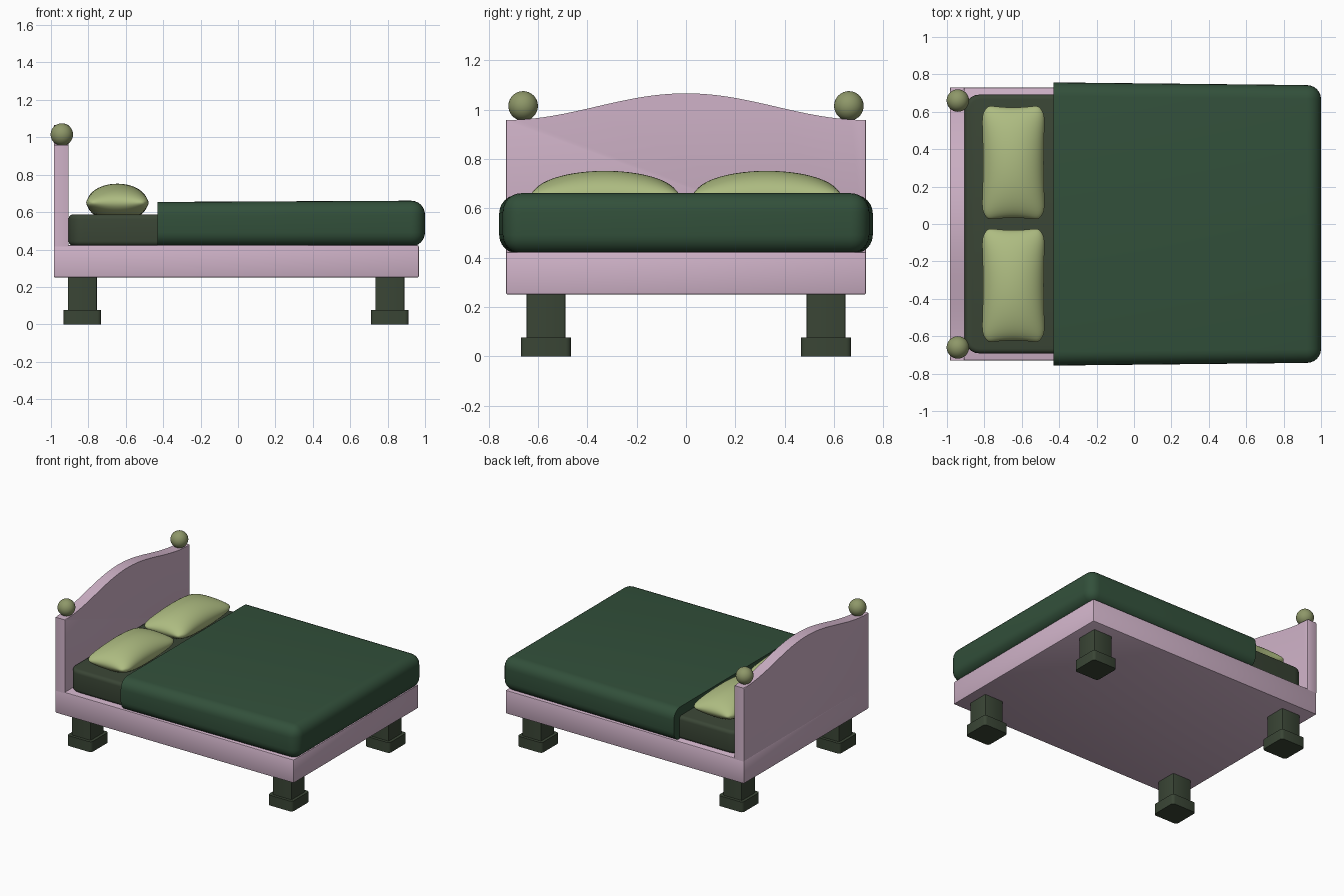
import bpy, bmesh, math

if "Cube" in bpy.data.objects:
    bpy.data.objects.remove(bpy.data.objects["Cube"])


def material(name, rgb):
    m = bpy.data.materials.new(name)
    m.diffuse_color = (*rgb, 1)
    m.use_nodes = True
    m.node_tree.nodes["Principled BSDF"].inputs["Base Color"].default_value = m.diffuse_color
    return m


PINK = material("pink_paint", (0.63, 0.45, 0.58))
GREEN = material("green_cloth", (0.032, 0.08, 0.043))
DARK = material("dark_green", (0.042, 0.06, 0.036))
LIME = material("pillow_cloth", (0.42, 0.50, 0.22))
OLIVE = material("olive_knob", (0.27, 0.31, 0.14))


def finish(bm, name, mat):
    bmesh.ops.recalc_face_normals(bm, faces=bm.faces)
    me = bpy.data.meshes.new(name)
    bm.to_mesh(me)
    bm.free()
    ob = bpy.data.objects.new(name, me)
    bpy.context.collection.objects.link(ob)
    me.materials.append(mat)
    bpy.ops.object.select_all(action='DESELECT')
    ob.select_set(True)
    bpy.context.view_layer.objects.active = ob
    bpy.ops.object.shade_smooth_by_angle(angle=math.radians(35))
    return ob


def box(x0, x1, y0, y1, z0, z1):
    bm = bmesh.new()
    bmesh.ops.create_cube(bm, size=1)
    for v in bm.verts:
        v.co.x = x1 if v.co.x > 0 else x0
        v.co.y = y1 if v.co.y > 0 else y0
        v.co.z = z1 if v.co.z > 0 else z0
    return bm


def bevel(bm, width, segments, pick=lambda e: True):
    bmesh.ops.bevel(bm, geom=[e for e in bm.edges if pick(e)], offset=width,
                    segments=segments, profile=0.5, affect='EDGES', clamp_overlap=True)


def vertical(e):
    return abs(e.verts[0].co.z - e.verts[1].co.z) > 0.05


# Bed frame
bm = box(-0.985, 0.967, -0.73, 0.73, 0.25, 0.423)
bevel(bm, 0.008, 2)
finish(bm, "bed_frame", PINK)

# Headboard with a swelling top edge
bm = bmesh.new()
N = 48
outline = [(-0.73, 0.415), (0.73, 0.415)]
for i in range(N + 1):
    y = 0.73 - 1.46 * i / N
    outline.append((y, 0.958 + 0.054 * (1 + math.cos(math.pi * y / 0.73))))
face = bm.faces.new([bm.verts.new((-0.985, y, z)) for y, z in outline])
ext = bmesh.ops.extrude_face_region(bm, geom=[face])
for v in ext['geom']:
    if isinstance(v, bmesh.types.BMVert):
        v.co.x = -0.905
rims = {e for e in bm.edges if abs(e.verts[0].co.x - e.verts[1].co.x) < 1e-5}
bevel(bm, 0.006, 2, lambda e: e in rims)
finish(bm, "headboard", PINK)

# Knobs and legs, mirrored across the bed
for side, s in (("left", 1), ("right", -1)):
    bm = bmesh.new()
    bmesh.ops.create_uvsphere(bm, u_segments=32, v_segments=16, radius=0.06)
    bmesh.ops.translate(bm, verts=bm.verts, vec=(-0.942, s * 0.66, 1.015))
    finish(bm, f"knob_{side}", OLIVE)
    for end, x in (("head", -0.832), ("foot", 0.812)):
        y = s * 0.568
        bm = box(x - 0.078, x + 0.078, y - 0.079, y + 0.079, 0.06, 0.26)
        bevel(bm, 0.008, 2, vertical)
        finish(bm, f"{end}_leg_{side}", DARK)
        bm = box(x - 0.1, x + 0.1, y - 0.101, y + 0.101, 0, 0.076)
        bevel(bm, 0.02, 3, vertical)
        finish(bm, f"{end}_leg_base_{side}", DARK)

# Mattress
bm = box(-0.906, 0.95, -0.692, 0.692, 0.42, 0.588)
bevel(bm, 0.08, 5, vertical)
rims = {e for e in bm.edges if abs(e.verts[0].co.z - e.verts[1].co.z) < 1e-5}
bevel(bm, 0.025, 4, lambda e: e in rims)
finish(bm, "mattress", DARK)

# Blanket: rounded except at the turned-back edge, tapering toward the foot
bm = box(-0.43, 1.0, -0.757, 0.757, 0.417, 0.658)
bevel(bm, 0.075, 6, lambda e: not all(v.co.x < 0 for v in e.verts))
for v in bm.verts:
    t = (v.co.x + 0.43) / 1.43
    v.co.y *= 1 - 0.02 * t
    if v.co.z > 0.53:
        v.co.z += 0.007 * (t - 0.5)
finish(bm, "blanket", GREEN)

# Pillows: two puffed grids joined along a seam
def pillow(name, cy):
    bm = bmesh.new()
    n = 28
    for top in (1, -1):
        grid = []
        for i in range(n + 1):
            row = []
            for j in range(n + 1):
                u = math.sin(math.pi / 2 * (2 * i / n - 1))
                v = math.sin(math.pi / 2 * (2 * j / n - 1))
                puff = max(0, (1 - u * u) * (1 - v * v)) ** 0.5
                x = 0.171 * u * (1 - 0.13 * v ** 12) * (1 - 0.05 * (1 - v * v))
                y = 0.309 * v * (1 - 0.08 * u ** 12) * (1 - 0.045 * (1 - u * u))
                z = 0.65 + (0.102 * puff if top > 0 else -min(0.065, 0.1 * puff))
                row.append(bm.verts.new((-0.645 + x, cy + y, z)))
            grid.append(row)
        for i in range(n):
            for j in range(n):
                bm.faces.new((grid[i][j], grid[i + 1][j], grid[i + 1][j + 1], grid[i][j + 1]))
    bmesh.ops.remove_doubles(bm, verts=bm.verts, dist=1e-5)
    ob = finish(bm, name, LIME)
    ob.data.shade_smooth()


pillow("pillow_left", 0.328)
pillow("pillow_right", -0.328)
